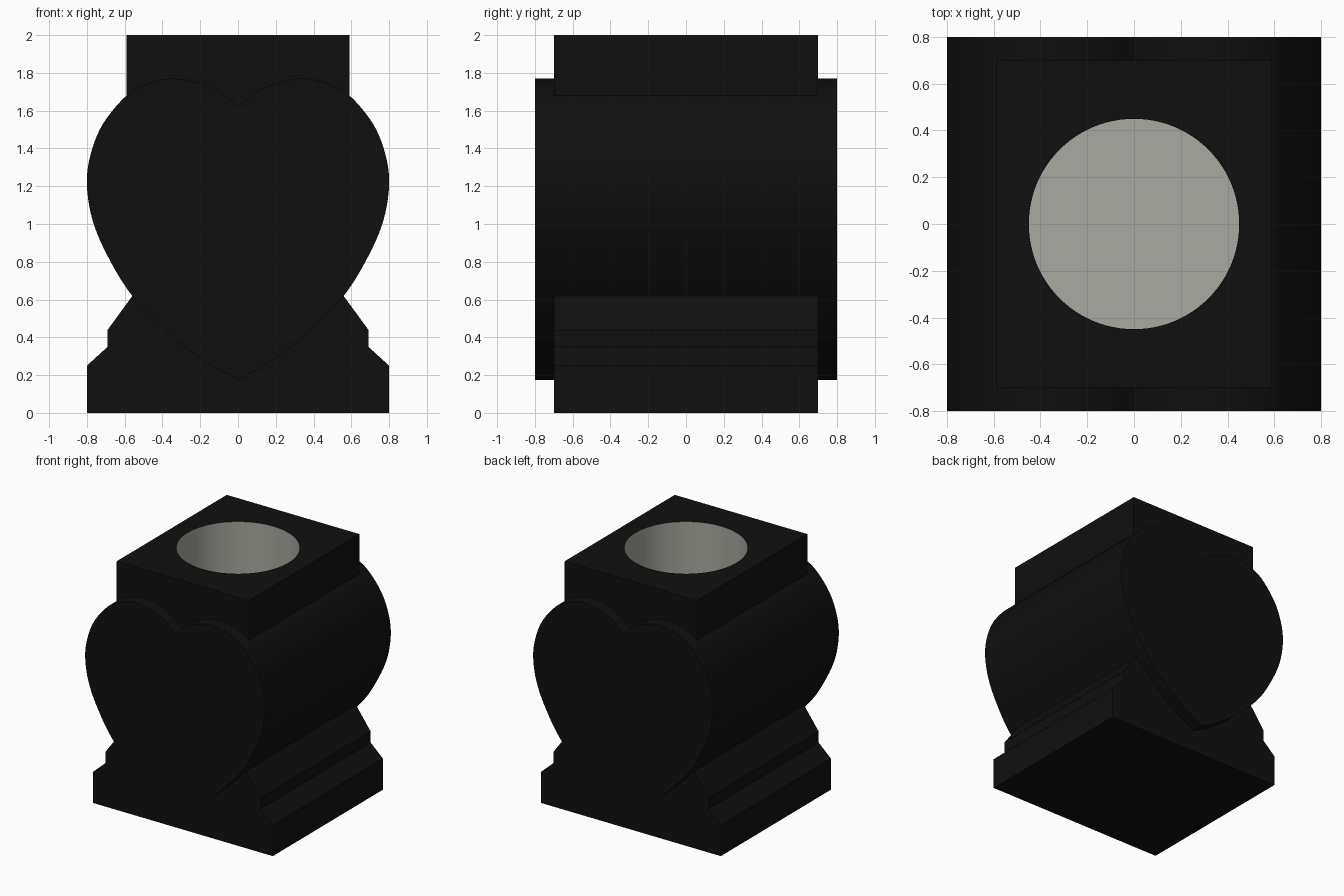
import bpy, bmesh, math

if "Cube" in bpy.data.objects:
    bpy.data.objects.remove(bpy.data.objects["Cube"])


def material(name, rgb):
    m = bpy.data.materials.new(name)
    m.diffuse_color = (*rgb, 1)
    m.use_nodes = True
    m.node_tree.nodes["Principled BSDF"].inputs["Base Color"].default_value = m.diffuse_color
    return m


black = material("black glaze", (0.005, 0.005, 0.005))
grey = material("warm grey lining", (0.40, 0.40, 0.36))


def prism(name, outline, half_depth):
    """Extrude an x/z outline along y, centred on y = 0."""
    bm = bmesh.new()
    face = bm.faces.new([bm.verts.new((x, -half_depth, z)) for x, z in outline])
    ext = bmesh.ops.extrude_face_region(bm, geom=[face])
    verts = [g for g in ext["geom"] if isinstance(g, bmesh.types.BMVert)]
    bmesh.ops.translate(bm, verts=verts, vec=(0, 2 * half_depth, 0))
    bmesh.ops.recalc_face_normals(bm, faces=bm.faces)
    me = bpy.data.meshes.new(name)
    bm.to_mesh(me)
    bm.free()
    me.materials.append(black)
    ob = bpy.data.objects.new(name, me)
    bpy.context.collection.objects.link(ob)
    return ob


def mirrored(half):
    """Close a right-hand half outline by mirroring it in x."""
    return half + [(-x, z) for x, z in reversed(half) if x > 1e-6]


def smooth(pts, steps=5):
    """Catmull-Rom curve through the points."""
    p = [pts[0]] + pts + [pts[-1]]
    out = []
    for i in range(1, len(p) - 2):
        a, b, c, d = p[i - 1:i + 3]
        for s in range(steps):
            t = s / steps
            out.append(tuple(0.5 * (2 * b[k] + (c[k] - a[k]) * t
                       + (2 * a[k] - 5 * b[k] + 4 * c[k] - d[k]) * t * t
                       + (3 * b[k] - a[k] - 3 * c[k] + d[k]) * t ** 3) for k in (0, 1)))
    return out + [pts[-1]]


# Stepped foot, hidden core and square neck
vase = prism("heart_vase", mirrored([
    (0.80, 0), (0.80, 0.25), (0.69, 0.35), (0.69, 0.44), (0.50, 0.70),
    (0.50, 1.50), (0.59, 1.56), (0.59, 2.0)]), 0.70)

# Heart running front to back
heart_half = smooth([
    (0, 0.175), (0.17, 0.27), (0.36, 0.415), (0.56, 0.62), (0.69, 0.83),
    (0.77, 1.02), (0.80, 1.21), (0.78, 1.37), (0.715, 1.53), (0.59, 1.68),
    (0.47, 1.745), (0.35, 1.77), (0.22, 1.75), (0.10, 1.70), (0, 1.62)])
heart = prism("heart_tool", mirrored(heart_half), 0.80)

# Round well cut from the top
bpy.ops.mesh.primitive_cylinder_add(vertices=96, radius=0.45, depth=2.0,
                                    location=(0, 0, 1.4))
well = bpy.context.object
well.name = "well_cutter"
well.data.materials.append(black)

for tool, op in ((heart, "UNION"), (well, "DIFFERENCE")):
    mod = vase.modifiers.new(tool.name, "BOOLEAN")
    mod.object, mod.operation, mod.solver = tool, op, "EXACT"
bpy.context.view_layer.update()
dg = bpy.context.evaluated_depsgraph_get()
mesh = bpy.data.meshes.new_from_object(vase.evaluated_get(dg))
vase.modifiers.clear()
vase.data = mesh
for tool in (heart, well):
    bpy.data.objects.remove(tool)

# Lining colour on the faces of the well
mesh.materials.clear()
mesh.materials.append(black)
mesh.materials.append(grey)
for f in mesh.polygons:
    inside = all(math.hypot(*mesh.vertices[v].co.xy) < 0.452
                 and mesh.vertices[v].co.z > 0.39 for v in f.vertices)
    flat_rim = f.center.z > 1.99
    f.material_index = 1 if inside and not flat_rim else 0

bpy.ops.object.select_all(action="DESELECT")
vase.select_set(True)
bpy.context.view_layer.objects.active = vase
bpy.ops.object.shade_smooth_by_angle(angle=math.radians(25))
